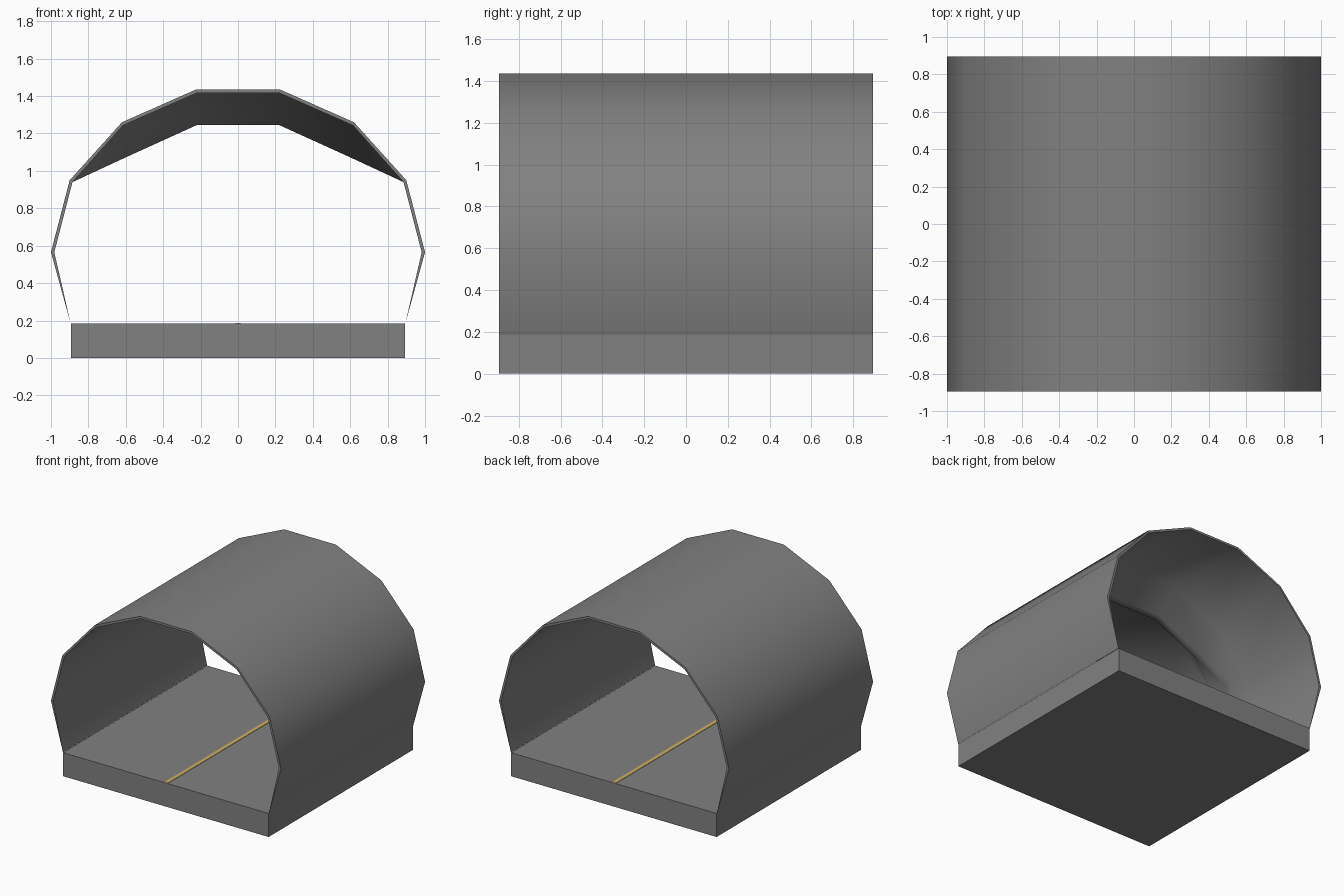
import bpy, bmesh

if "Cube" in bpy.data.objects:
    bpy.data.objects.remove(bpy.data.objects["Cube"])

def material(name, rgb):
    m = bpy.data.materials.new(name)
    m.diffuse_color = (*rgb, 1)
    m.use_nodes = True
    m.node_tree.nodes["Principled BSDF"].inputs["Base Color"].default_value = m.diffuse_color
    return m

concrete = material("concrete grey", (0.22, 0.22, 0.22))
paint = material("lane yellow", (0.62, 0.42, 0.12))
H = 0.895  # half length of the tunnel

def finish(bm, name, mat, smooth=None):
    bmesh.ops.remove_doubles(bm, verts=bm.verts, dist=0.0005)
    bmesh.ops.recalc_face_normals(bm, faces=bm.faces)
    me = bpy.data.meshes.new(name)
    bm.to_mesh(me)
    bm.free()
    ob = bpy.data.objects.new(name, me)
    bpy.context.collection.objects.link(ob)
    me.materials.append(mat)
    if smooth:
        bpy.ops.object.select_all(action='DESELECT')
        bpy.context.view_layer.objects.active = ob
        ob.select_set(True)
        bpy.ops.object.shade_smooth_by_angle(angle=smooth)
    return ob

def box(name, lo, hi, mat):
    bm = bmesh.new()
    bmesh.ops.create_cube(bm, size=1)
    for v in bm.verts:
        v.co = [(a + b) / 2 + c * (b - a) for a, b, c in zip(lo, hi, v.co)]
    return finish(bm, name, mat)

def mirrored(half):
    return half + [(-x, z) for x, z in reversed(half)]

# Arch profiles, right half from floor to crown
outer = mirrored([(0.895, 0.185), (1.0, 0.565), (0.9, 0.95), (0.62, 1.26), (0.225, 1.435)])
inner = mirrored([(0.895, 0.185), (0.982, 0.565), (0.885, 0.94), (0.615, 1.243), (0.22, 1.417)])
rib = mirrored([(0.895, 0.185), (0.982, 0.565), (0.885, 0.94), (0.605, 1.07), (0.22, 1.245)])

def loft(bm, rows):
    verts = [[bm.verts.new((x, y, z)) for x, z in prof] for y, prof in rows]
    for a, b in zip(verts, verts[1:]):
        for i in range(len(a) - 1):
            bm.faces.new((a[i], a[i + 1], b[i + 1], b[i]))

# Tunnel shell: outer skin, end rims, and lining with a rib pushed down mid-way
bm = bmesh.new()
loft(bm, [(-H, outer), (H, outer), (H, inner), (0.19, inner), (0.03, rib),
          (-0.03, rib), (-0.19, inner), (-H, inner), (-H, outer)])
bmesh.ops.dissolve_degenerate(bm, dist=0.0001, edges=bm.edges)
finish(bm, "tunnel_shell", concrete, 0.85)

# Road slab and painted centre line
box("road_slab", (-0.893, -H, 0), (0.893, H, 0.185), concrete)
box("centre_line", (-0.015, -H, 0.184), (0.015, H, 0.188), paint)
